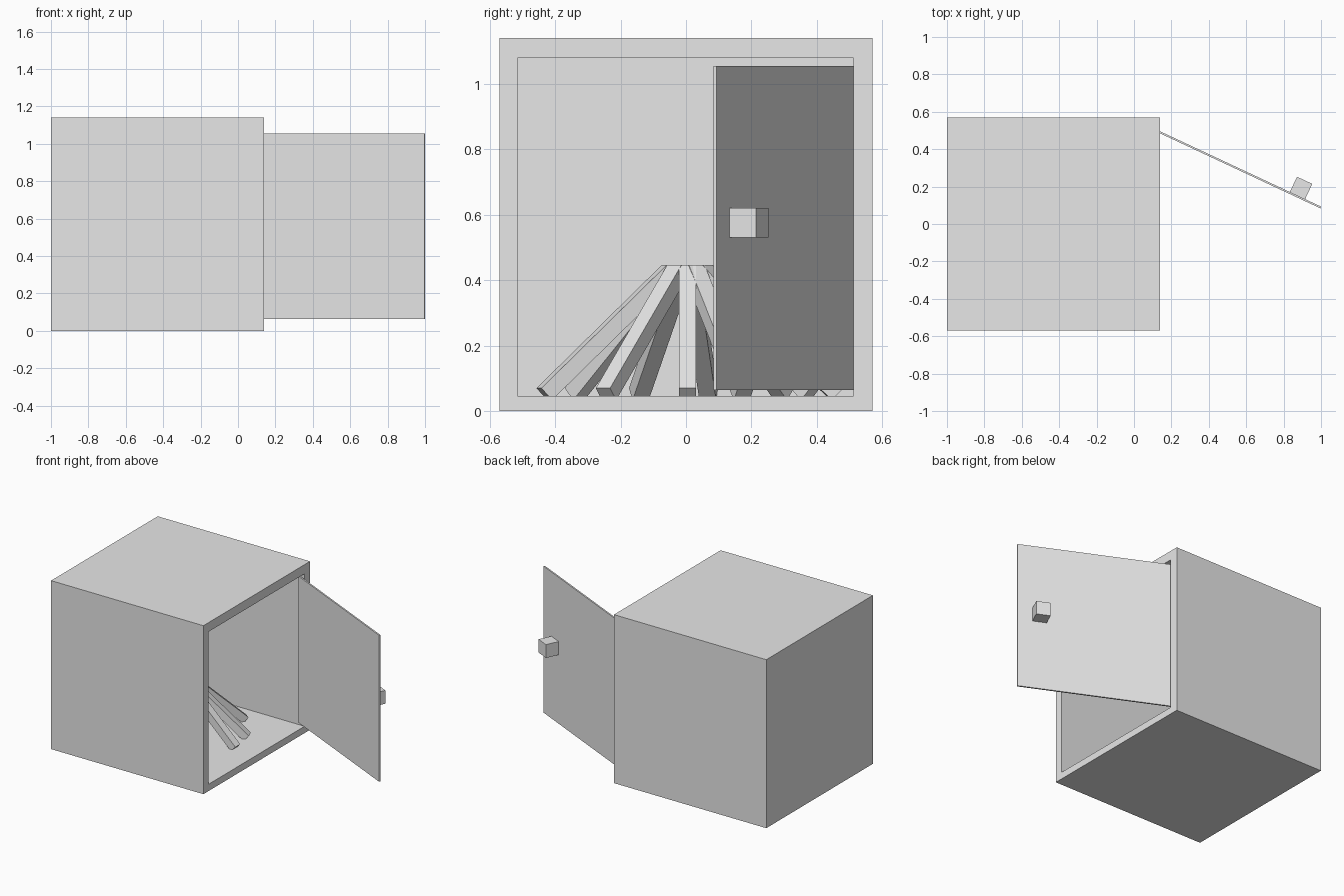
import bpy, bmesh
from math import radians, atan2, hypot
from mathutils import Matrix, Vector

default = bpy.data.objects.get("Cube")
if default:
    bpy.data.objects.remove(default, do_unlink=True)

# One plain grey for everything
grey = bpy.data.materials.new("plain grey")
grey.use_nodes = True
colour = (0.8, 0.8, 0.8, 1)
grey.diffuse_color = colour
grey.node_tree.nodes["Principled BSDF"].inputs["Base Color"].default_value = colour


def finish(name, bm):
    bmesh.ops.recalc_face_normals(bm, faces=bm.faces)
    mesh = bpy.data.meshes.new(name)
    bm.to_mesh(mesh)
    bm.free()
    mesh.materials.append(grey)
    obj = bpy.data.objects.new(name, mesh)
    bpy.context.collection.objects.link(obj)
    return obj


def block(low, high, matrix=Matrix()):
    """Box between two corners, then placed by a matrix."""
    bm = bmesh.new()
    bmesh.ops.create_cube(bm, size=1)
    low, high = Vector(low), Vector(high)
    for v in bm.verts:
        v.co = matrix @ Vector([l + (c + 0.5) * (h - l) for l, h, c in zip(low, high, v.co)])
    return bm


# Hollow cabinet, open on its +x side
FRONT, BACK, HALF, HEIGHT = 0.14, -1.0, 0.57, 1.14
bm = block((BACK, -HALF, 0), (FRONT, HALF, HEIGHT))
bm.normal_update()
mouth = max(bm.faces, key=lambda f: f.calc_center_median().x)
bmesh.ops.inset_region(bm, faces=[mouth], thickness=0.05)
for v in mouth.verts:
    v.co.y = 0.512 if v.co.y > 0 else -0.515
    v.co.z = 1.078 if v.co.z > HEIGHT / 2 else 0.046
inner = bmesh.ops.extrude_discrete_faces(bm, faces=[mouth])["faces"][0]
for v in inner.verts:
    v.co.x = BACK + 0.06
finish("cabinet", bm)

# Door swung open, with its local x running from the hinge to the free edge
hinge, tip = Vector((0.1, 0.503, 0)), Vector((0.996, 0.084, 0))
span = tip - hinge
swing = Matrix.Translation(hinge) @ Matrix.Rotation(atan2(span.y, span.x), 4, "Z")
finish("door", block((0, 0, 0.064), (span.length, 0.01, 1.055), swing))
finish("door_knob", block((0.805, 0.01, 0.53), (0.895, 0.1, 0.62), swing))

# Leaning sticks stacked in a cone on the cabinet floor
foot, top = Vector((0.475, 0, 0.07)), Vector((0.075, 0, 0.446))
slope = top - foot
lean = Matrix.Translation(foot) @ Matrix.Rotation(-atan2(slope.z, slope.x), 4, "Y")
headings = (0, 22, 55, 95, 140, 172, 199, 229, 287, 327)
for i, heading in enumerate(headings):
    place = Matrix.Translation((-0.48, 0.005, 0)) @ Matrix.Rotation(radians(heading), 4, "Z")
    finish(f"stick_{i + 1}", block((0, -0.026, 0), (hypot(slope.x, slope.z), 0.026, 0.05), place @ lean))
